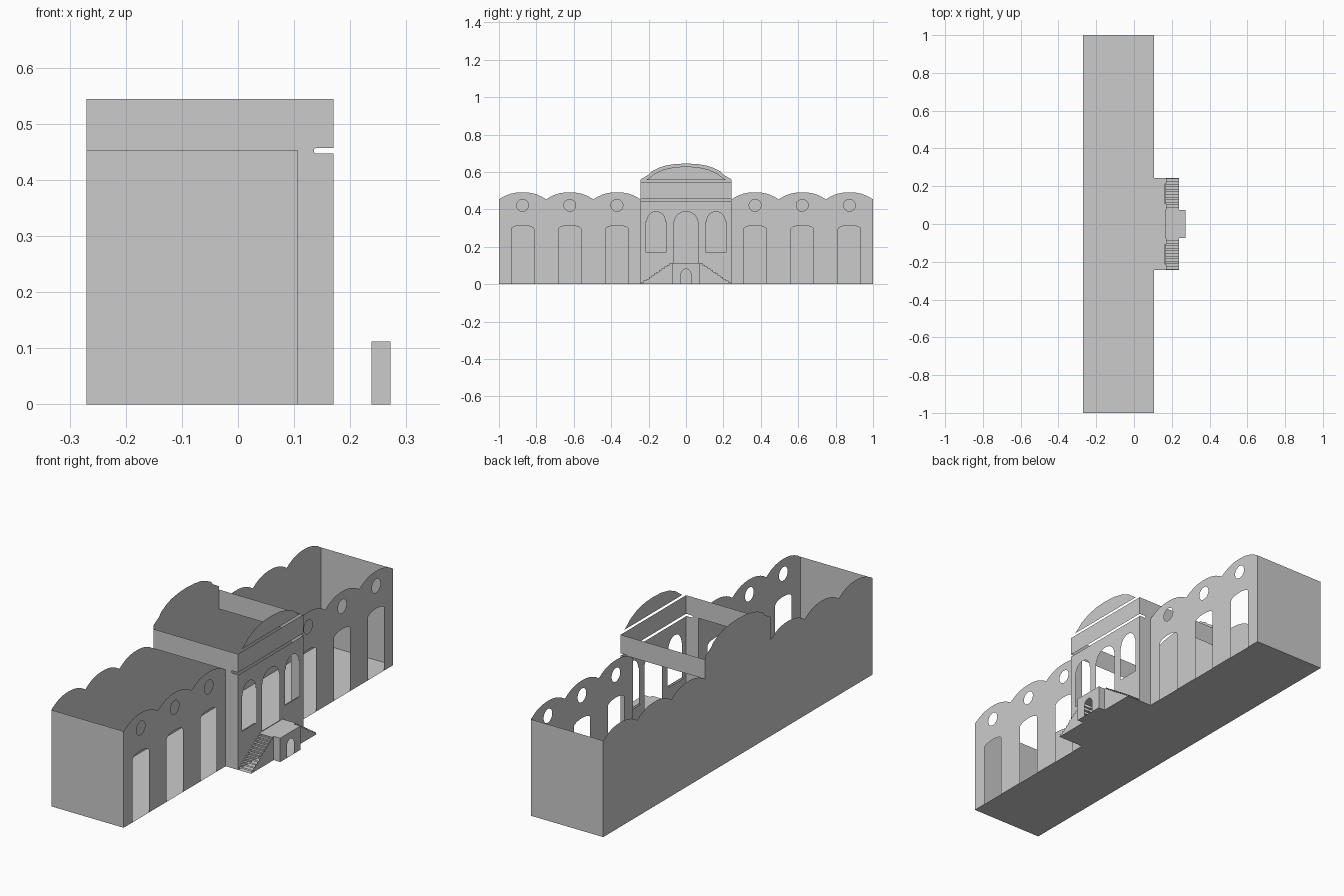
import bpy, bmesh, math
from mathutils import Vector

if "Cube" in bpy.data.objects:
    bpy.data.objects.remove(bpy.data.objects["Cube"])

BACK, WING, FRONT, STAIR, PORCH = -0.27, 0.106, 0.17, 0.238, 0.272
MID = 0.243          # half width of the central block
EAVE = 0.453
BAY = (1 - MID) / 3  # width of one scalloped bay


def sheet(name, axis, pos, outline, holes=()):
    """Thin flat wall or floor with openings, in the plane axis = pos."""
    bm = bmesh.new()
    place = {'x': lambda a, b: (pos, a, b),
             'y': lambda a, b: (a, pos, b),
             'z': lambda a, b: (a, b, pos)}[axis]
    edges = []
    for loop in [outline, *holes]:
        vs = [bm.verts.new(place(a, b)) for a, b in loop]
        edges += [bm.edges.new((vs[i - 1], vs[i])) for i in range(len(vs))]
    normal = {'x': (1, 0, 0), 'y': (0, -1, 0), 'z': (0, 0, 1)}[axis]
    bmesh.ops.triangle_fill(bm, use_beauty=True, edges=edges, normal=Vector(normal))
    me = bpy.data.meshes.new(name)
    bm.to_mesh(me)
    bm.free()
    ob = bpy.data.objects.new(name, me)
    bpy.context.collection.objects.link(ob)
    return ob


def rect(a0, a1, b0, b1):
    return [(a0, b0), (a1, b0), (a1, b1), (a0, b1)]


def arch(c, half, bottom, spring, top, inset=0.0, n=12):
    """Arched opening, listed from bottom left over the top to bottom right."""
    pts = [(c - half, bottom), (c - half, spring)]
    r = half - inset
    start = 0 if inset else 1
    stop = n + 1 if inset else n
    for i in range(start, stop):
        t = math.pi * (1 - i / n)
        pts.append((c + r * math.cos(t), spring + (top - spring) * math.sin(t)))
    return pts + [(c + half, spring), (c + half, bottom)]


def circle(c, z, r, n=20):
    return [(c + r * math.cos(2 * math.pi * i / n), z + r * math.sin(2 * math.pi * i / n))
            for i in range(n)]


def scallops(n=12):
    """Three curved gables from the outer end (y = 1) in to the central block."""
    pts = []
    for k in range(3):
        for i in range(n):
            u = 2 * i / n - 1
            pts.append((1 - BAY * (k + i / n), EAVE + 0.038 * (1 - abs(u) ** 2.3)))
    return pts + [(MID, EAVE)]


def flip(loop, s):
    return [(a * s, b) for a, b in loop]


def both(half):
    """Mirror a half profile that runs from the right edge to the middle."""
    return half + [(-a, b) for a, b in reversed(half[:-1])]


# Floors
sheet("floor", 'z', 0, [(BACK, -1), (WING, -1), (WING, -MID), (STAIR, -MID), (STAIR, -0.075),
                        (PORCH, -0.075), (PORCH, 0.075), (STAIR, 0.075), (STAIR, MID),
                        (WING, MID), (WING, 1), (BACK, 1)])

# Wing front walls with arched doorways and round windows, and central side walls
centres = [MID + BAY * (k + 0.5) for k in range(3)]
for s, side in ((1, "right"), (-1, "left")):
    outline = [(MID, 0)]
    for c in centres:
        outline += arch(c, 0.06, 0, 0.294, 0.314)
    outline += [(1, 0)] + scallops()[:-1] + [(MID, EAVE)]
    sheet("wing_front_" + side, 'x', WING, flip(outline, s),
          [flip(circle(c, 0.421, 0.032), s) for c in centres])
    sheet("wing_end_" + side, 'y', s, rect(BACK, WING, 0, EAVE))
    # Central side wall: full height at the front, upper band behind, slot at the cornice
    slot = [(0.14 + 0.005 * math.cos(t), 0.452 + 0.005 * math.sin(t))
            for t in [math.pi * (1.5 - i / 6) for i in range(7)]]
    sheet("centre_side_" + side, 'y', s * MID,
          [(WING, 0), (FRONT, 0), (FRONT, 0.447)] + slot +
          [(FRONT, 0.457), (FRONT, 0.544), (BACK, 0.544), (BACK, EAVE), (WING, EAVE)])
    # Window sill
    sheet("window_sill_" + side, 'z', 0.167, rect(0.161, FRONT, *sorted((s * 0.107, s * 0.215))))

# Back wall, scalloped with a tall curved gable in the middle
gable = [(MID, 0.56), (0.20, 0.585), (0.185, 0.602), (0.15, 0.620), (0.11, 0.634),
         (0.06, 0.642), (0, 0.645)]
sheet("back_wall", 'x', BACK, both([(1, 0)] + scallops() + gable))

# Central front wall, upper band and front gable, with open joints between
windows = [arch(0.16 * s, 0.053, 0.17, 0.335, 0.388, 0.004) for s in (1, -1)]
door = arch(0, 0.065, 0.114, 0.335, 0.388, 0.004)
sheet("centre_front", 'x', FRONT, rect(-MID, MID, 0, 0.445), windows + [door])
sheet("centre_band", 'x', FRONT, rect(-MID, MID, 0.457, 0.544))
sheet("front_gable", 'x', FRONT, both([(0.215, 0.556), (0.19, 0.573), (0.17, 0.590),
                                       (0.12, 0.613), (0.06, 0.626), (0, 0.629)]))

# Entrance porch
sheet("porch_top", 'z', 0.112, rect(0.165, PORCH, -0.075, 0.075))
sheet("porch_front", 'x', PORCH,
      [(-0.075, 0)] + arch(0, 0.026, 0, 0.055, 0.081) + [(0.075, 0), (0.075, 0.112), (-0.075, 0.112)])
for s in (1, -1):
    sheet("porch_side", 'y', s * 0.075, rect(STAIR, PORCH, 0, 0.112))

# Twin staircases: open treads behind a stepped front
STEPS = 12
run, rise = (0.24 - 0.075) / STEPS, 0.112 / STEPS
for s in (1, -1):
    profile = [(0.075, 0), (0.24, 0)]
    for i in range(STEPS):
        y0, z = 0.24 - run * i, rise * (i + 1)
        profile += [(y0, z), (y0 - run, z)]
        sheet("stair_tread", 'z', z, rect(FRONT, STAIR, *sorted((s * y0, s * (y0 - run)))))
    sheet("stair_front", 'x', STAIR, flip(profile, s))
